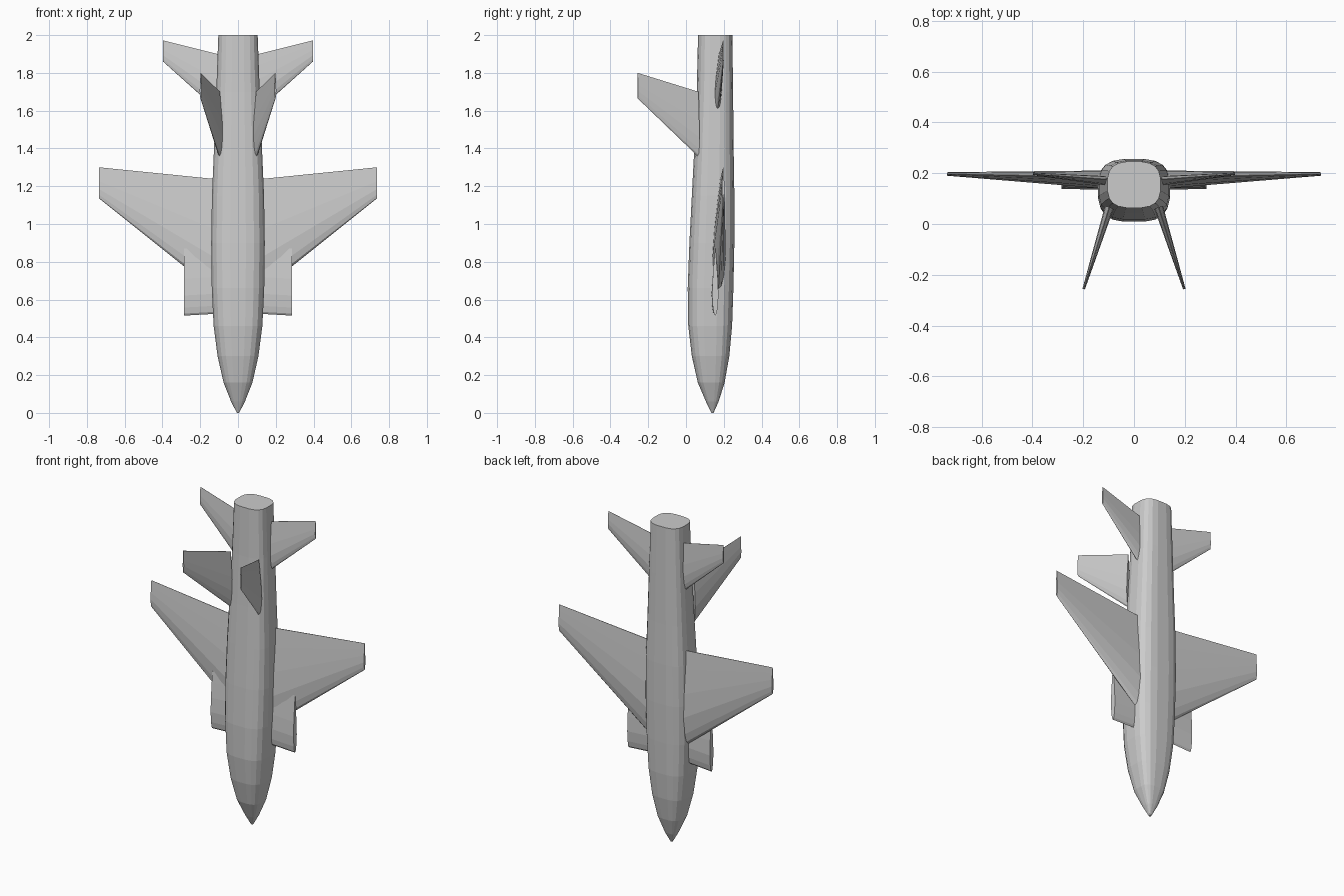
import bpy, bmesh, math
from mathutils import Vector

if "Cube" in bpy.data.objects:
    bpy.data.objects.remove(bpy.data.objects["Cube"])


def loft(name, rings):
    """Skin a list of equal-length rings and cap both ends."""
    bm = bmesh.new()
    loops = [[bm.verts.new(p) for p in ring] for ring in rings]
    n = len(loops[0])
    for a, b in zip(loops, loops[1:]):
        for i in range(n):
            j = (i + 1) % n
            bm.faces.new((a[i], a[j], b[j], b[i]))
    bm.faces.new(loops[0][::-1])
    bm.faces.new(loops[-1])
    bmesh.ops.recalc_face_normals(bm, faces=bm.faces)
    mesh = bpy.data.meshes.new(name)
    bm.to_mesh(mesh)
    bm.free()
    obj = bpy.data.objects.new(name, mesh)
    bpy.context.collection.objects.link(obj)
    return obj


def body_ring(z, hx, y0, y1, sides=20, power=3.0):
    """Rounded-box section of the fuselage."""
    ring = []
    for i in range(sides):
        a = 2 * math.pi * (i + 0.5) / sides
        c, s = math.cos(a), math.sin(a)
        x = math.copysign(abs(c) ** (2 / power), c) * hx
        y = math.copysign(abs(s) ** (2 / power), s) * (y1 - y0) / 2
        ring.append((x, (y0 + y1) / 2 + y, z))
    return ring


# thickness profile: (chord fraction, half thickness fraction)
FOIL = [(0.03, 0.42), (0.12, 0.75), (0.3, 1.0), (0.55, 0.8), (0.8, 0.4)]


def foil_ring(x, y, z_lead, z_trail, thick, normal, lift):
    """Aerofoil section; lift shifts the trailing edge along the normal."""
    n = Vector(normal).normalized()
    pts = [(0, 0)] + FOIL + [(1, 0.06)] + [(1, -0.06)] + [(t, -h) for t, h in FOIL[::-1]]
    return [Vector((x, y, z_lead + t * (z_trail - z_lead))) + n * (h * thick / 2 + t * lift)
            for t, h in pts]


def surface_pair(name, root, tip, lift=0.0):
    """Lofted flying surface, built on both sides."""
    span = (tip[0] - root[0], tip[1] - root[1])
    for label, s in (("right", 1), ("left", -1)):
        normal = (-span[1] * s, span[0], 0)
        rings = []
        for k, (x, y, zl, zt, th) in enumerate((root, tip)):
            rings.append(foil_ring(x * s, y, zl, zt, th, normal, lift * (1 - k)))
        loft(label + "_" + name, rings)


# fuselage: height, half width, belly and back depth
STATIONS = [
    (0.0, 0.006, 0.134, 0.146), (0.06, 0.037, 0.105, 0.173),
    (0.16, 0.077, 0.062, 0.205), (0.30, 0.109, 0.03, 0.230),
    (0.46, 0.130, 0.011, 0.245), (0.66, 0.140, 0.008, 0.252),
    (0.90, 0.143, 0.017, 0.257), (1.15, 0.139, 0.030, 0.257),
    (1.40, 0.128, 0.043, 0.253), (1.70, 0.116, 0.056, 0.250),
    (2.0, 0.105, 0.063, 0.246),
]
loft("fuselage", [body_ring(*s) for s in STATIONS])

# main wings
surface_pair("wing", (0.11, 0.171, 0.635, 1.237, 0.072),
             (0.735, 0.197, 1.135, 1.30, 0.014), lift=0.012)
# forward root extensions
surface_pair("wing_root_extension", (0.11, 0.15, 0.525, 0.88, 0.036),
             (0.285, 0.155, 0.515, 0.87, 0.034), lift=0.01)
# horizontal stabilisers
surface_pair("stabiliser", (0.09, 0.166, 1.585, 1.895, 0.038),
             (0.397, 0.197, 1.86, 1.972, 0.01), lift=0.008)
# splayed twin fins
surface_pair("fin", (0.097, 0.066, 1.355, 1.70, 0.036),
             (0.198, -0.256, 1.665, 1.80, 0.01))
